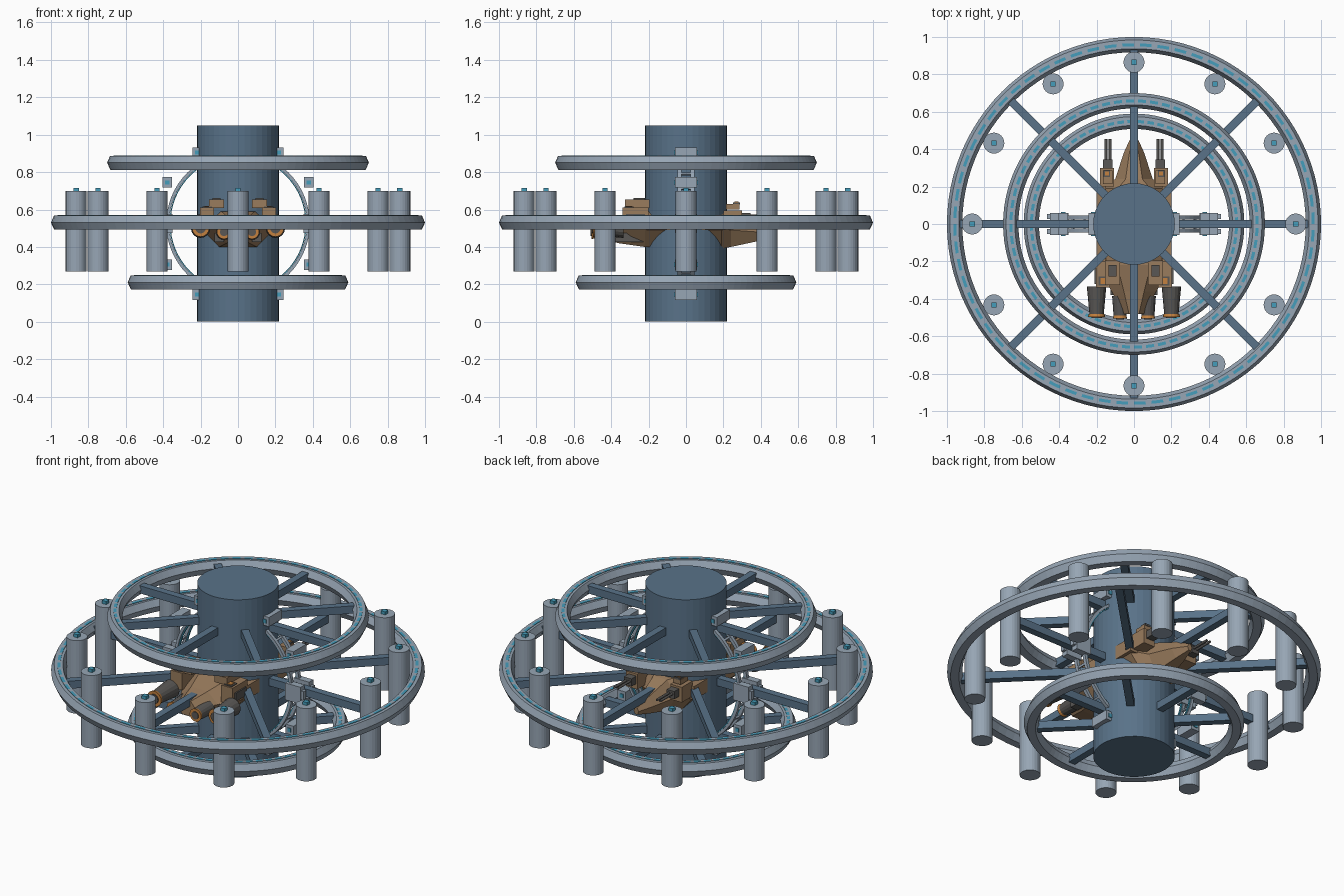
import bpy, bmesh
from math import pi, sin, cos, radians
from mathutils import Matrix, Vector

cube = bpy.data.objects.get("Cube")
if cube:
    bpy.data.objects.remove(cube, do_unlink=True)


def material(name, rgb):
    m = bpy.data.materials.new(name)
    m.use_nodes = True
    col = (*rgb, 1)
    m.diffuse_color = col
    m.node_tree.nodes["Principled BSDF"].inputs["Base Color"].default_value = col
    return m


SLATE = material("slate blue", (0.10, 0.17, 0.25))
GREY = material("pale steel", (0.31, 0.38, 0.46))
CYAN = material("cyan light", (0.06, 0.34, 0.50))
TAN = material("tan hull", (0.32, 0.20, 0.11))
DARK = material("dark metal", (0.10, 0.095, 0.09))
ORANGE = material("engine orange", (0.55, 0.22, 0.05))


def finish(bm, name, *mats):
    bmesh.ops.recalc_face_normals(bm, faces=bm.faces)
    me = bpy.data.meshes.new(name)
    bm.to_mesh(me)
    bm.free()
    for m in mats:
        me.materials.append(m)
    ob = bpy.data.objects.new(name, me)
    bpy.context.collection.objects.link(ob)
    return ob


def add_box(bm, centre, size, rot=Matrix()):
    m = rot @ Matrix.Translation(centre) @ Matrix.Diagonal((*size, 1))
    return bmesh.ops.create_cube(bm, size=1, matrix=m)["verts"]


def add_tube(bm, centre, r1, r2, depth, sides, axis="Z"):
    rot = Matrix.Rotation(radians(90), 4, "X") if axis == "Y" else Matrix()
    bmesh.ops.create_cone(bm, cap_ends=True, segments=sides, radius1=r1, radius2=r2,
                          depth=depth, matrix=Matrix.Translation(centre) @ rot)


def lathe(name, profile, segs, mats, rule=None):
    """Closed (radius, z) profile swept all the way round z."""
    bm = bmesh.new()
    loops = [[bm.verts.new((r * cos(2 * pi * i / segs), r * sin(2 * pi * i / segs), z))
              for r, z in profile] for i in range(segs)]
    n = len(profile)
    for i in range(segs):
        a, b = loops[i], loops[(i + 1) % segs]
        for j in range(n):
            k = (j + 1) % n
            f = bm.faces.new((a[j], b[j], b[k], a[k]))
            f.material_index = rule(i) if rule else 0
    return finish(bm, name, *mats)


def boxes(name, mat, items, mirror=True):
    """Boxes as (centre, size), repeated on the other side in x."""
    bm = bmesh.new()
    for (x, y, z), size in items:
        for s in ((1, -1) if mirror else (1,)):
            add_box(bm, (s * x, y, z), size)
    return finish(bm, name, mat)


def tubes(name, mat, items):
    """Tubes along y as (x, y, z, back radius, front radius, depth), mirrored."""
    bm = bmesh.new()
    for x, y, z, r1, r2, d in items:
        for s in (1, -1):
            add_tube(bm, (s * x, y, z), r2, r1, d, 16, "Y")
    return finish(bm, name, mat)


# Central column
bm = bmesh.new()
add_tube(bm, (0, 0, 0.525), 0.218, 0.218, 1.05, 40)
finish(bm, "core_column", SLATE)

# Three wheel rings with light strips and eight spokes each
for label, R, z in (("outer", 1.0, 0.53), ("upper", 0.70, 0.85), ("lower", 0.59, 0.21)):
    lathe(label + "_ring", [(R, z), (R - 0.016, z + 0.037), (R - 0.063, z + 0.037),
                            (R - 0.082, z), (R - 0.063, z - 0.038), (R - 0.018, z - 0.038)],
          96, [GREY])
    top = z + 0.036
    lathe(label + "_light_strip", [(R - 0.034, top), (R - 0.034, top + 0.004),
                                   (R - 0.050, top + 0.004), (R - 0.050, top)],
          192, [CYAN, GREY], lambda i: int(i % 3 == 2))
    bm = bmesh.new()
    length = R - 0.04 - 0.15
    for k in range(8):
        add_box(bm, (0.15 + length / 2, 0, z), (length, 0.042, 0.045),
                Matrix.Rotation(k * pi / 4, 4, "Z"))
    finish(bm, label + "_spokes", SLATE)

# Twelve upright pods inside the outer ring
pods, caps = bmesh.new(), bmesh.new()
for k in range(12):
    a = k * pi / 6
    x, y = 0.865 * cos(a), 0.865 * sin(a)
    add_tube(pods, (x, y, 0.483), 0.056, 0.056, 0.43, 24)
    add_box(caps, (x, y, 0.706), (0.028, 0.028, 0.02))
finish(pods, "pods", GREY)
finish(caps, "pod_cap_lights", CYAN)

# Upright docking hoop: two rails, cyan inner edges, cross ties and clamps
hoop = Matrix.Translation((0, 0, 0.525)) @ Matrix.Rotation(pi / 2, 4, "X")
for y in (-0.035, 0.035):
    rail = lathe("hoop_rail", [(0.384, y - 0.01), (0.384, y + 0.01),
                               (0.368, y + 0.01), (0.368, y - 0.01)], 64, [GREY])
    edge = lathe("hoop_light", [(0.367, y - 0.006), (0.367, y + 0.006),
                                (0.361, y + 0.006), (0.361, y - 0.006)], 64, [CYAN])
    rail.matrix_world = hoop
    edge.matrix_world = hoop

bm = bmesh.new()
for k in range(24):
    rot = hoop @ Matrix.Rotation(k * pi / 12, 4, "Z")
    add_box(bm, (0.376, 0, 0), (0.01, 0.012, 0.06), rot)
finish(bm, "hoop_ties", GREY)

clamps, lamps = bmesh.new(), bmesh.new()
for sx in (1, -1):
    for sz in (1, -1):
        for x, z in ((0.378, 0.22), (0.218, 0.38)):
            add_box(clamps, (sx * x, 0, 0.525 + sz * z), (0.052, 0.12, 0.055))
            for y in (-0.061, 0.061):
                add_box(lamps, (sx * x, y, 0.525 + sz * z), (0.022, 0.006, 0.022))
    for y in (-0.04, 0.04):
        add_box(clamps, (sx * 0.40, y, 0.525), (0.10, 0.04, 0.10))
        add_box(clamps, (sx * 0.455, y, 0.525), (0.02, 0.025, 0.05))
finish(clamps, "hoop_clamps", GREY)
finish(lamps, "clamp_lamps", CYAN)

# Shuttle hull: six-sided sections along y (y, half width, bottom, middle, top)
sections = [(-0.48, 0.06, 0.45, 0.50, 0.54), (-0.36, 0.12, 0.42, 0.50, 0.56),
            (-0.22, 0.20, 0.40, 0.50, 0.59), (0.19, 0.19, 0.39, 0.50, 0.59),
            (0.24, 0.10, 0.40, 0.49, 0.58), (0.38, 0.055, 0.43, 0.48, 0.53),
            (0.465, 0.016, 0.45, 0.47, 0.49)]
bm = bmesh.new()
rows = []
for y, w, lo, mid, hi in sections:
    pts = [(w, mid), (w * 0.45, hi), (-w * 0.45, hi), (-w, mid), (-w * 0.5, lo), (w * 0.5, lo)]
    rows.append([bm.verts.new((x, y, z)) for x, z in pts])
for a, b in zip(rows, rows[1:]):
    for j in range(6):
        k = (j + 1) % 6
        bm.faces.new((a[j], a[k], b[k], b[j]))
bm.faces.new(rows[0])
bm.faces.new(rows[-1])
finish(bm, "shuttle_hull", TAN)

# Shuttle side modules, roof blocks, panels and guns
boxes("side_modules", TAN, [((0.165, -0.27, 0.56), (0.075, 0.14, 0.10)),
                            ((0.145, 0.25, 0.55), (0.075, 0.10, 0.09)),
                            ((0.175, 0.0, 0.53), (0.05, 0.42, 0.08))])
boxes("roof_blocks", TAN, [((0.115, -0.26, 0.63), (0.08, 0.13, 0.045)),
                           ((0.14, 0.25, 0.615), (0.05, 0.07, 0.03))])
boxes("module_vents", DARK, [((0.165, -0.305, 0.607), (0.05, 0.05, 0.016)),
                             ((0.115, -0.25, 0.655), (0.045, 0.06, 0.014)),
                             ((0.145, 0.27, 0.632), (0.035, 0.035, 0.012)),
                             ((0.20, -0.27, 0.55), (0.02, 0.10, 0.05)),
                             ((0.10, -0.30, 0.45), (0.05, 0.16, 0.05))])
boxes("vent_trim", ORANGE, [((0.165, -0.305, 0.616), (0.03, 0.03, 0.006)),
                            ((0.145, 0.27, 0.639), (0.02, 0.02, 0.006))])
boxes("gun_mounts", DARK, [((0.14, 0.32, 0.56), (0.05, 0.05, 0.045))])
tubes("gun_barrels", DARK, [(0.128, 0.39, 0.565, 0.007, 0.007, 0.13),
                            (0.150, 0.39, 0.565, 0.007, 0.007, 0.13)])

# Four engines at the back with orange nozzle rims
tubes("engine_shells", DARK, [(0.20, -0.41, 0.50, 0.038, 0.052, 0.15),
                              (0.075, -0.44, 0.48, 0.034, 0.042, 0.11)])
tubes("engine_rims", ORANGE, [(0.20, -0.488, 0.50, 0.046, 0.042, 0.016),
                              (0.075, -0.497, 0.48, 0.038, 0.034, 0.016)])
tubes("engine_nozzles", DARK, [(0.20, -0.498, 0.50, 0.028, 0.028, 0.008),
                               (0.075, -0.506, 0.48, 0.022, 0.022, 0.008)])
